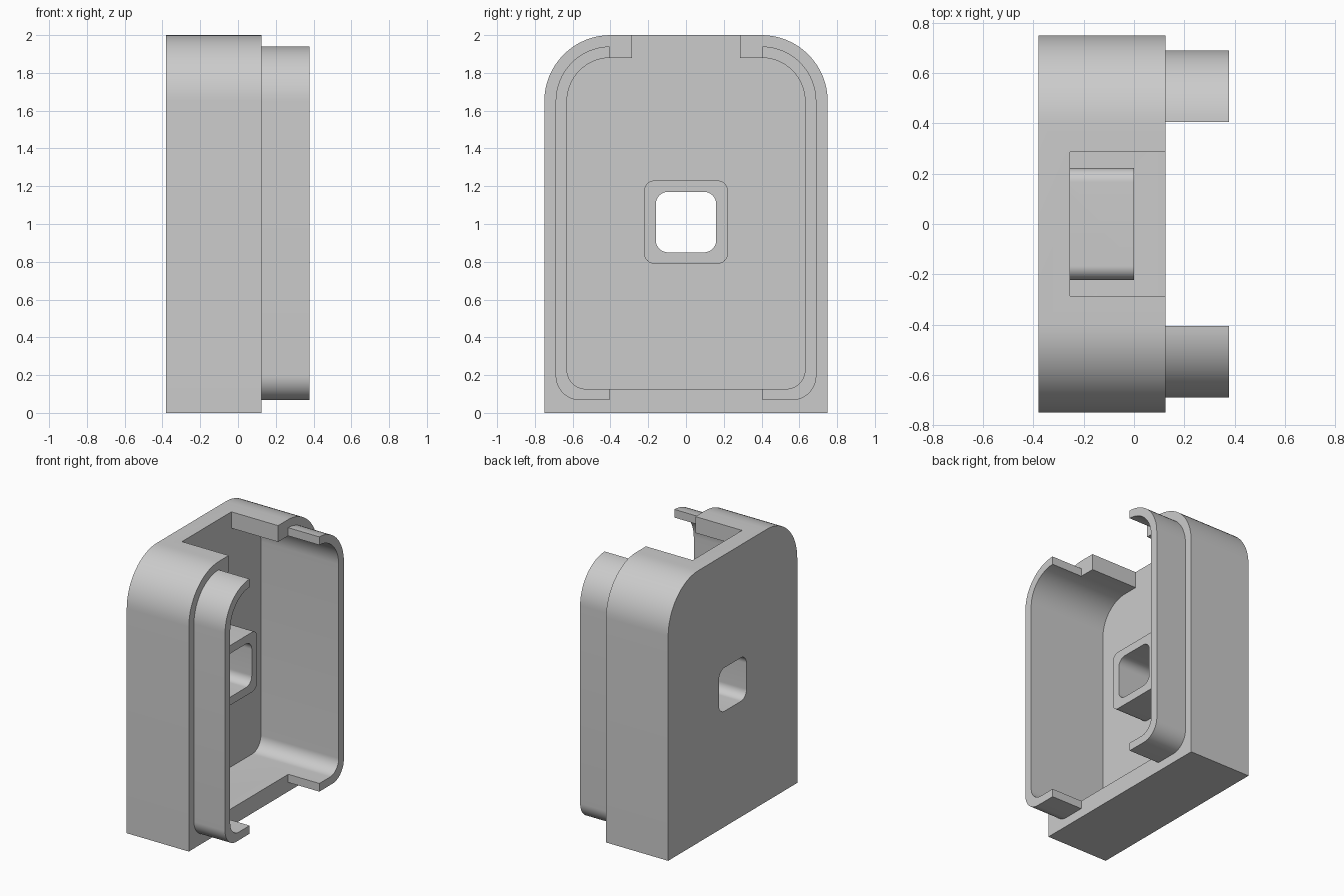
import bpy, bmesh, math

cube = bpy.data.objects.get("Cube")
if cube:
    bpy.data.objects.remove(cube, do_unlink=True)

grey = bpy.data.materials.new("plain grey")
grey.use_nodes = True
colour = (0.6, 0.6, 0.6, 1)
grey.diffuse_color = colour
grey.node_tree.nodes["Principled BSDF"].inputs["Base Color"].default_value = colour


def prism(name, x0, x1, half, z0, z1, r_bottom=0, r_top=0, steps=16):
    """Rounded rectangle in the YZ plane, extruded along X."""
    corners = [(half - r_bottom, z0 + r_bottom, r_bottom, -90),
               (half - r_top, z1 - r_top, r_top, 0),
               (r_top - half, z1 - r_top, r_top, 90),
               (r_bottom - half, z0 + r_bottom, r_bottom, 180)]
    bm = bmesh.new()
    loop = []
    for cy, cz, r, start in corners:
        n = steps if r else 0
        for i in range(n + 1):
            a = math.radians(start + 90 * i / max(n, 1))
            loop.append(bm.verts.new((x0, cy + r * math.cos(a), cz + r * math.sin(a))))
    face = bm.faces.new(loop)
    top = bmesh.ops.extrude_face_region(bm, geom=[face])
    moved = [g for g in top["geom"] if isinstance(g, bmesh.types.BMVert)]
    bmesh.ops.translate(bm, verts=moved, vec=(x1 - x0, 0, 0))
    bmesh.ops.recalc_face_normals(bm, faces=bm.faces)
    mesh = bpy.data.meshes.new(name)
    bm.to_mesh(mesh)
    bm.free()
    mesh.materials.append(grey)
    obj = bpy.data.objects.new(name, mesh)
    bpy.context.collection.objects.link(obj)
    return obj


def combine(target, other, operation):
    """Apply a boolean and discard the second solid."""
    mod = target.modifiers.new(operation, "BOOLEAN")
    mod.operation, mod.solver, mod.object = operation, "EXACT", other
    bpy.context.view_layer.objects.active = target
    bpy.ops.object.modifier_apply(modifier=mod.name)
    bpy.data.objects.remove(other, do_unlink=True)


BACK, FLOOR, RIM, LIP = -0.38, -0.255, 0.125, 0.378

# Housing with the raised lip, split in the middle
housing = prism("housing", BACK, RIM, 0.75, 0, 2, 0, 0.35)
lip = prism("lip", 0, LIP, 0.69, 0.067, 1.94, 0.13, 0.29)
combine(lip, prism("lip_gap", RIM, 0.6, 0.405, -0.2, 2.2), "DIFFERENCE")
combine(housing, lip, "UNION")

# Cavity and the slot through the top wall
cavity = prism("cavity", FLOOR, 0.7, 0.63, 0.127, 1.88, 0.1, 0.23)
combine(cavity, prism("top_slot", FLOOR, 0.65, 0.287, 1.5, 2.2), "UNION")
combine(housing, cavity, "DIFFERENCE")

# Central boss and its through hole
combine(housing, prism("boss", -0.3, 0, 0.222, 0.79, 1.23, 0.055, 0.055), "UNION")
combine(housing, prism("hole", -0.6, 0.3, 0.16, 0.85, 1.17, 0.065, 0.065), "DIFFERENCE")

# Smooth the rounded corners, keep the edges sharp
bpy.ops.object.select_all(action="DESELECT")
housing.select_set(True)
bpy.context.view_layer.objects.active = housing
bpy.ops.object.shade_smooth_by_angle(angle=math.radians(30))
